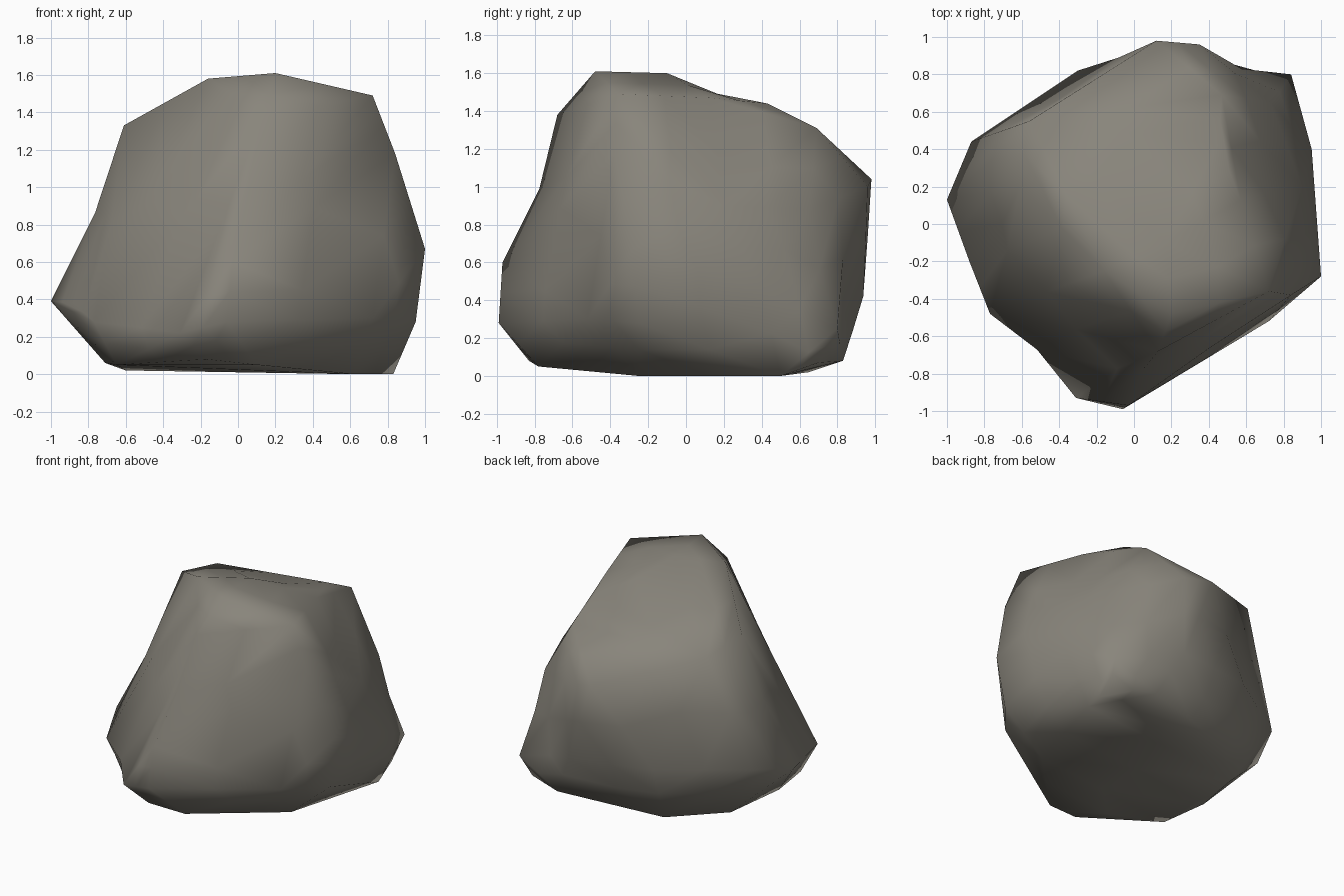
import bpy, bmesh, math
from mathutils import Vector

cube = bpy.data.objects.get("Cube")
if cube:
    bpy.data.objects.remove(cube, do_unlink=True)


def make_material(name, colour):
    material = bpy.data.materials.new(name)
    material.use_nodes = True
    material.diffuse_color = colour
    shader = material.node_tree.nodes["Principled BSDF"]
    shader.inputs["Base Color"].default_value = colour
    shader.inputs["Roughness"].default_value = 0.9
    return material


def press_dent(bm, centre, radius, push):
    """Push the surface around a centre, fading out towards the radius."""
    for vert in bm.verts:
        fade = 1 - (vert.co - Vector(centre)).length / radius
        if fade > 0:
            vert.co += Vector(push) * min(1, fade * 2)


def build_boulder(name, corner_groups, dents, material, sharp_angle):
    """Wrap a tight skin around groups of corners, then press in the dents."""
    mesh = bpy.data.meshes.new(name)
    bm = bmesh.new()
    for group in corner_groups:
        for corner in group:
            bm.verts.new(corner)
    result = bmesh.ops.convex_hull(bm, input=bm.verts)
    unused = set(result["geom_interior"]) | set(result["geom_unused"])
    loose = [v for v in unused if isinstance(v, bmesh.types.BMVert) and v.is_valid]
    bmesh.ops.delete(bm, geom=loose, context="VERTS")
    bmesh.ops.subdivide_edges(bm, edges=bm.edges, cuts=1, use_grid_fill=True)
    for dent in dents:
        press_dent(bm, *dent)
    bmesh.ops.recalc_face_normals(bm, faces=bm.faces)
    bm.to_mesh(mesh)
    bm.free()
    mesh.materials.append(material)
    boulder = bpy.data.objects.new(name, mesh)
    bpy.context.collection.objects.link(boulder)
    bpy.ops.object.select_all(action="DESELECT")
    boulder.select_set(True)
    bpy.context.view_layer.objects.active = boulder
    bpy.ops.object.shade_smooth_by_angle(angle=math.radians(sharp_angle))


# Crown, sloping down towards the back
crown = [(.2, -.48, 1.61), (.17, -.1, 1.6), (-.16, -.25, 1.58),
         (.72, -.36, 1.49), (.57, .13, 1.47), (.45, .43, 1.44),
         (.47, .69, 1.31), (-.61, .2, 1.33), (-.56, .55, 1.27)]

# Shoulders below the crown
shoulders = [(.13, -.68, 1.38), (.84, -.38, 1.18), (.12, .98, 1.04),
             (.35, .96, 1), (.73, .65, .88), (.9, .2, .9)]

# Widest belt of the boulder
belt = [(1, -.28, .67), (.95, .4, .45), (.84, .8, .25), (.33, .94, .42),
        (-.3, .82, .45), (-.87, .44, .46), (-1, .13, .39), (-.88, -.2, .38),
        (-.77, -.48, .28), (-.31, -.93, .22), (-.03, -.97, .6),
        (-.06, -.99, .28), (.72, -.52, .3), (.95, -.25, .28)]

# Worn base
base = [(.62, -.25, 0), (.83, .5, 0), (.8, .7, .07), (.5, .83, .08),
        (-.27, .65, .02), (-.6, .32, .02), (-.71, -.1, .06),
        (-.65, -.45, .05), (-.17, -.83, .08), (.1, -.78, .05)]

# Weathered hollows: front left, front brow, crown, left flank,
# right flank, back right and back left
hollows = [((-.42, -.62, .5), .4, (.04, .06, 0)),
           ((.1, -.8, 1), .4, (0, .05, 0)),
           ((.15, .15, 1.53), .25, (0, 0, -.04)),
           ((-.78, .1, .95), .35, (.04, 0, 0)),
           ((.75, .2, 1.15), .3, (-.04, 0, 0)),
           ((.6, .87, .5), .3, (-.02, -.05, 0)),
           ((-.3, .78, .8), .3, (.02, -.03, 0))]

stone = make_material("warm grey stone", (.25, .235, .2, 1))
build_boulder("boulder", [crown, shoulders, belt, base], hollows, stone, 75)
